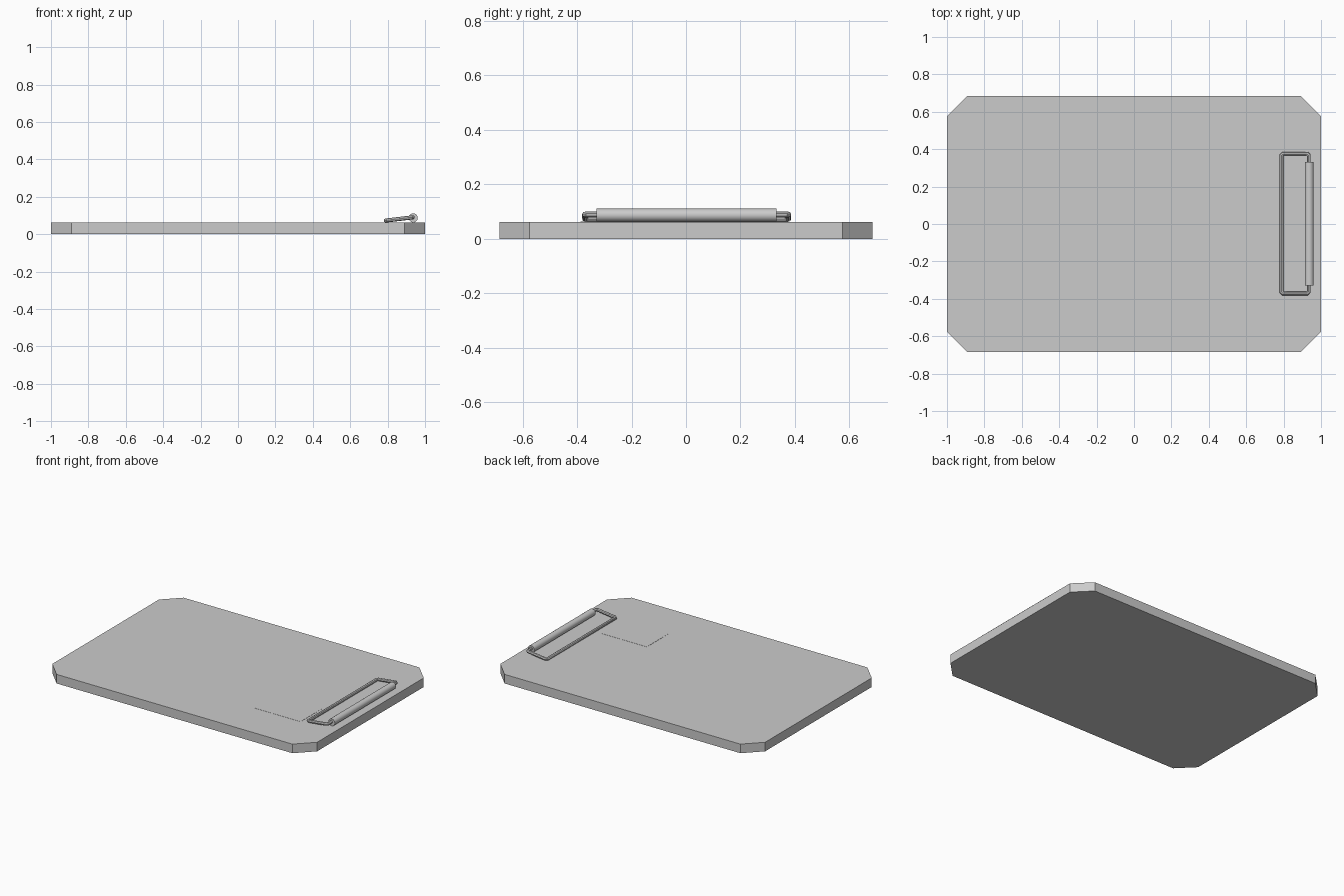
import bpy, bmesh, math
from mathutils import Matrix, Vector

if "Cube" in bpy.data.objects:
    bpy.data.objects.remove(bpy.data.objects["Cube"])

TOP = 0.062

def mesh_object(name, bm):
    mesh = bpy.data.meshes.new(name)
    bm.to_mesh(mesh)
    bm.free()
    obj = bpy.data.objects.new(name, mesh)
    bpy.context.collection.objects.link(obj)
    return obj

def smooth(obj):
    bpy.ops.object.select_all(action='DESELECT')
    obj.select_set(True)
    bpy.context.view_layer.objects.active = obj
    bpy.ops.object.shade_smooth_by_angle(angle=math.radians(40))

# Board with clipped corners
bm = bmesh.new()
a, b, c = 1.0, 0.685, 0.11
outline = [(a, b - c), (a - c, b), (c - a, b), (-a, b - c),
           (-a, c - b), (c - a, -b), (a - c, -b), (a, c - b)]
face = bm.faces.new([bm.verts.new((x, y, 0)) for x, y in outline])
ext = bmesh.ops.extrude_face_region(bm, geom=[face])
bmesh.ops.translate(bm, vec=(0, 0, TOP),
                    verts=[v for v in ext['geom'] if isinstance(v, bmesh.types.BMVert)])
bmesh.ops.recalc_face_normals(bm, faces=bm.faces)
mesh_object("board", bm)

# Thin flush panel beside the clip
bm = bmesh.new()
bmesh.ops.create_cube(bm, size=1, matrix=Matrix.Translation((0.572, -0.268, TOP))
                      @ Matrix.Diagonal((0.345, 0.24, 0.002, 1)))
mesh_object("label_plate", bm)

# Tilted closed wire loop
curve = bpy.data.curves.new("clip_wire", 'CURVE')
curve.dimensions = '3D'
curve.bevel_depth = 0.011
curve.bevel_resolution = 2
spline = curve.splines.new('POLY')
corners = [(0.789, -0.371, 0.073), (0.935, -0.371, 0.09),
           (0.935, 0.376, 0.09), (0.789, 0.376, 0.073)]
points = []
for i, p in enumerate(corners):
    p = Vector(p)
    for q, d in ((corners[i - 1], 0.008), (corners[(i + 1) % 4], 0.008)):
        points.append(p + (Vector(q) - p).normalized() * d)
spline.points.add(len(points) - 1)
for sp, p in zip(spline.points, points):
    sp.co = (*p, 1)
spline.use_cyclic_u = True
wire = bpy.data.objects.new("clip_wire", curve)
bpy.context.collection.objects.link(wire)
bpy.ops.object.select_all(action='DESELECT')
wire.select_set(True)
bpy.context.view_layer.objects.active = wire
bpy.ops.object.convert(target='MESH')
smooth(bpy.context.view_layer.objects.active)

# Roller around the outer wire
bm = bmesh.new()
bmesh.ops.create_cone(bm, cap_ends=True, segments=24, radius1=0.024, radius2=0.024, depth=0.66,
                      matrix=Matrix.Translation((0.937, 0.002, 0.087)) @ Matrix.Rotation(math.pi / 2, 4, 'X'))
smooth(mesh_object("clip_roller", bm))
